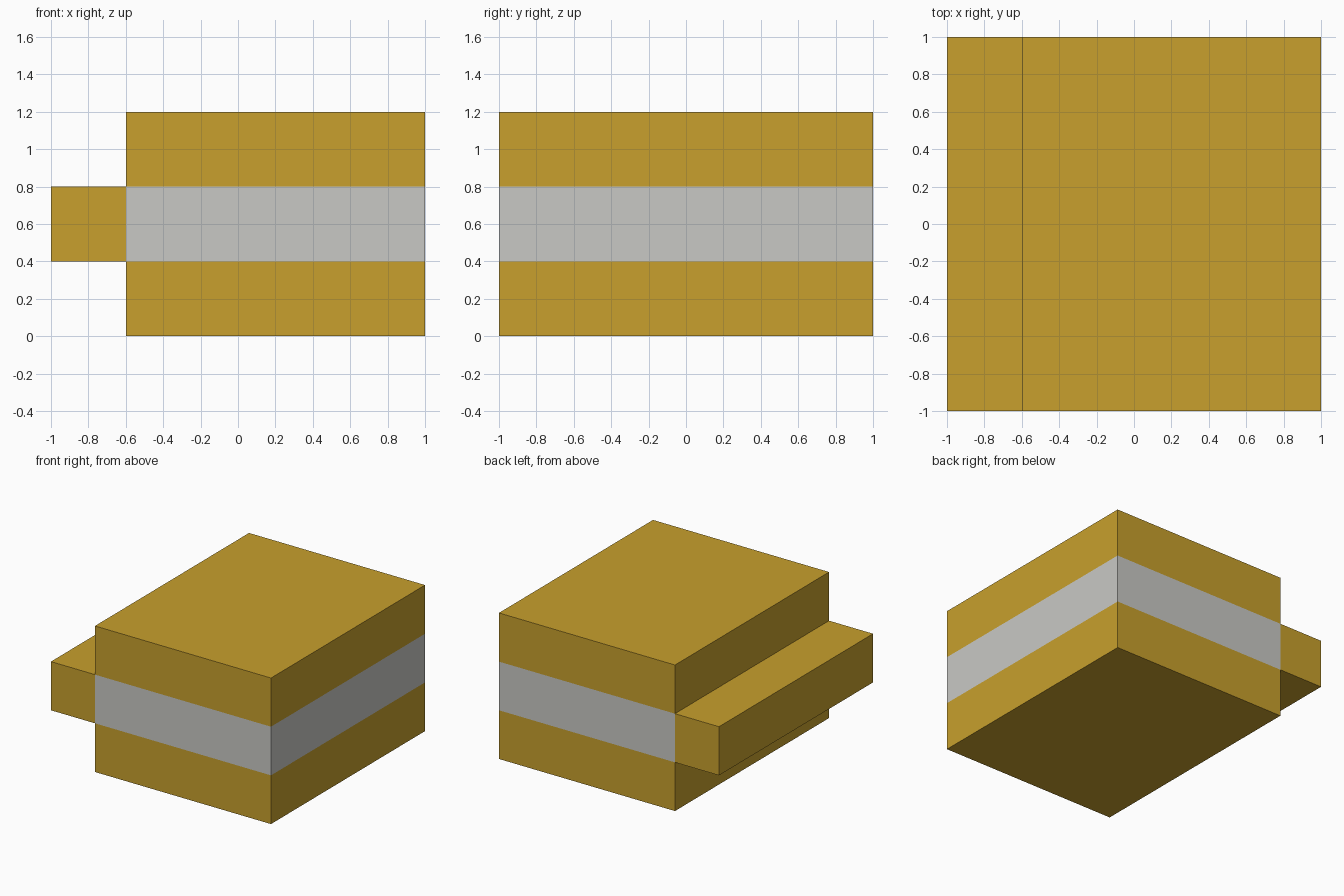
import bpy, bmesh
from mathutils import Matrix, Vector

if "Cube" in bpy.data.objects:
    bpy.data.objects.remove(bpy.data.objects["Cube"])


def material(name, rgb):
    m = bpy.data.materials.new(name)
    m.diffuse_color = (*rgb, 1.0)
    m.use_nodes = True
    m.node_tree.nodes["Principled BSDF"].inputs["Base Color"].default_value = m.diffuse_color
    return m


bm = bmesh.new()

# Main block: x -0.6..1, y -1..1, z 0..1.2
bmesh.ops.create_cube(bm, size=1, matrix=Matrix.Translation((0.2, 0, 0.6)) @ Matrix.Diagonal((1.6, 2, 1.2, 1)))

# Cut the sides into three equal layers
for z in (0.4, 0.8):
    bmesh.ops.bisect_plane(bm, geom=bm.verts[:] + bm.edges[:] + bm.faces[:],
                           plane_co=(0, 0, z), plane_no=(0, 0, 1))

# Grey band on the middle layer
for f in bm.faces:
    f.material_index = 1 if 0.4 < f.calc_center_median().z < 0.8 and abs(f.normal.z) < 0.5 else 0

# Gold ledge: pull the left middle face outwards
left = [f for f in bm.faces if f.normal.x < -0.9 and f.material_index == 1]
before = set(bm.faces) - set(left)
ext = bmesh.ops.extrude_face_region(bm, geom=left)
bmesh.ops.translate(bm, vec=Vector((-0.4, 0, 0)),
                    verts=[v for v in ext["geom"] if isinstance(v, bmesh.types.BMVert)])
bmesh.ops.delete(bm, geom=[f for f in left if f.is_valid], context='FACES_ONLY')
for f in bm.faces:
    if f not in before:
        f.material_index = 0
bmesh.ops.recalc_face_normals(bm, faces=bm.faces[:])

mesh = bpy.data.meshes.new("banded_block")
bm.to_mesh(mesh)
bm.free()
mesh.materials.append(material("gold", (0.578, 0.352, 0.026)))
mesh.materials.append(material("light grey", (0.584, 0.584, 0.558)))
bpy.context.collection.objects.link(bpy.data.objects.new("banded_block", mesh))
